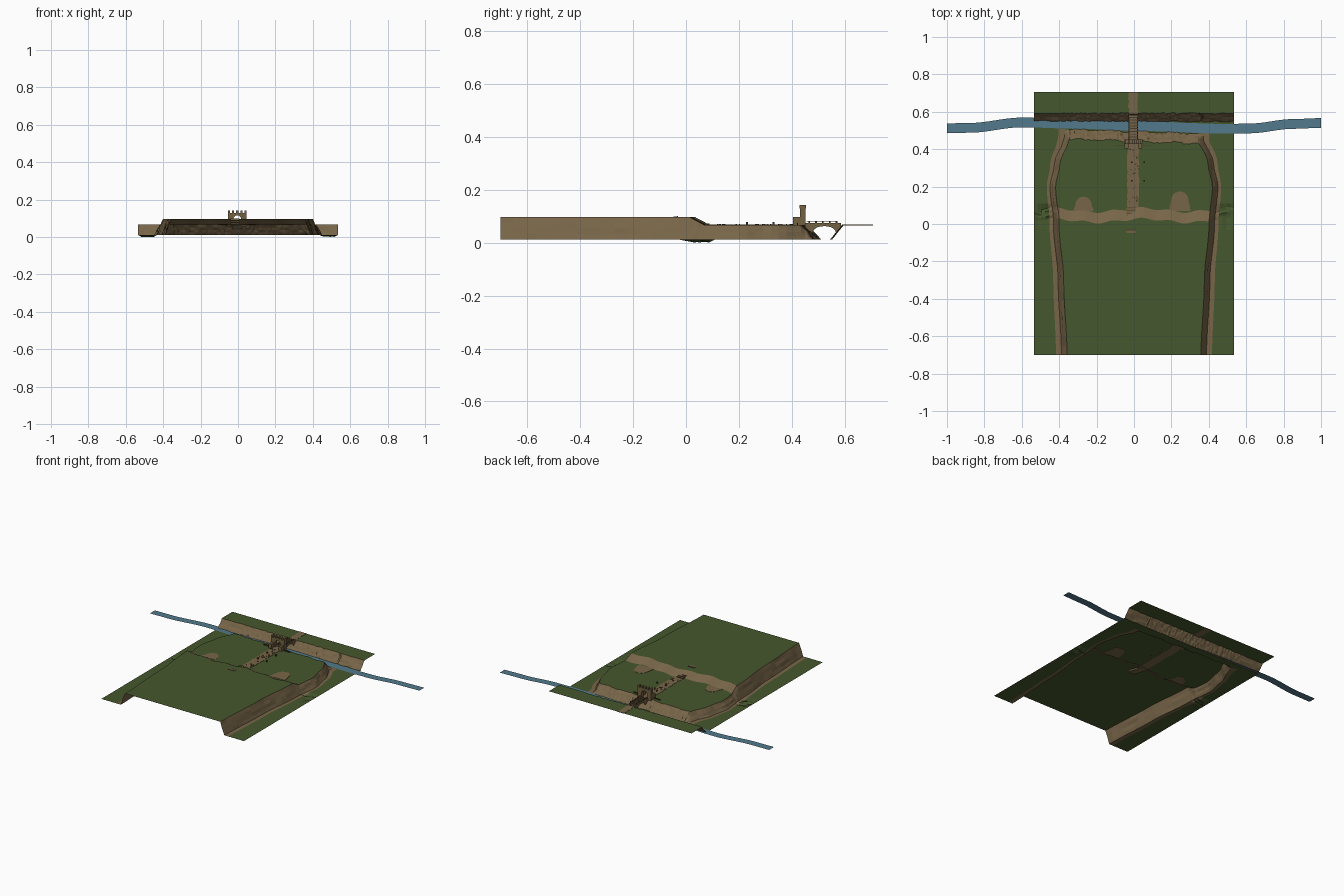
import bpy, bmesh, math, random
from mathutils import Matrix, Vector

random.seed(4)
if bpy.data.objects.get("Cube"):
    bpy.data.objects.remove(bpy.data.objects["Cube"])


def material(name, rgb):
    m = bpy.data.materials.new(name)
    m.use_nodes = True
    m.diffuse_color = (*rgb, 1)
    m.node_tree.nodes["Principled BSDF"].inputs["Base Color"].default_value = (*rgb, 1)
    return m


GRASS = material("grass green", (0.06, 0.095, 0.027))
EARTH = material("earth brown", (0.185, 0.13, 0.065))
WATER = material("river blue", (0.085, 0.195, 0.265))
STONE = material("old stone", (0.17, 0.12, 0.055))
DARK = material("dark timber", (0.07, 0.045, 0.022))


def finish(name, bm, *mats):
    mesh = bpy.data.meshes.new(name)
    bm.to_mesh(mesh)
    bm.free()
    ob = bpy.data.objects.new(name, mesh)
    for m in mats:
        mesh.materials.append(m)
    bpy.context.collection.objects.link(ob)
    return ob


def lerp(a, b, f):
    return a + (b - a) * f


def along(points, v):
    """Smooth interpolation through (position, value) pairs."""
    for (a, p), (b, q) in zip(points, points[1:]):
        if v <= b:
            f = max(0, (v - a) / (b - a))
            return lerp(p, q, f * f * (3 - 2 * f))
    return points[-1][1]


def boxes(name, mat, items):
    """One object of boxes, each given as centre and size."""
    bm = bmesh.new()
    for c, s in items:
        bmesh.ops.create_cube(bm, size=1, matrix=Matrix.Translation(c) @ Matrix.Diagonal((*s, 1)))
    return finish(name, bm, mat)


def prism(name, mat, points, push):
    """Extrude a planar outline along a vector."""
    bm = bmesh.new()
    face = bm.faces.new([bm.verts.new(p) for p in points])
    new = bmesh.ops.extrude_face_region(bm, geom=[face])["geom"]
    bmesh.ops.translate(bm, vec=push, verts=[v for v in new if isinstance(v, bmesh.types.BMVert)])
    bmesh.ops.recalc_face_normals(bm, faces=bm.faces)
    return finish(name, bm, mat)


# Terrain: rows follow the hill profile, columns follow the cliff line
LOW, MID, HIGH, EDGE = 0.012, 0.066, 0.096, 0.535
CLIFF = [(-0.7, 0.372), (-0.3, 0.39), (0, 0.415), (0.2, 0.433), (0.32, 0.41), (0.47, 0.355), (0.71, 0.355)]
rows = [(lerp(-0.7, -0.03, i / 14), HIGH, "plain") for i in range(15)]
rows += [(lerp(0.018, 0.075, i / 4), lerp(HIGH, MID, i / 4), "lip") for i in range(5)]
rows += [(lerp(0.11, 0.41, i / 10), MID, "plain") for i in range(11)]
rows += [(lerp(0.442, 0.495, i / 4), lerp(MID, LOW, i / 4), "slope") for i in range(5)]
rows += [(lerp(0.548, 0.592, i / 4), lerp(LOW, MID, i / 4), "bank") for i in range(5)]
rows += [(0.65, MID, "plain"), (0.705, MID, "plain")]
side = [("outer", i / 5) for i in range(5)] + [("cliff", i / 4) for i in range(4)]
cols = ([(k, f, -1) for k, f in side] + [("inner", i / 60, 1) for i in range(61)]
        + [(k, f, 1) for k, f in reversed(side)])


def ground_point(row, col):
    y, height, tag = row
    kind, f, sign = col
    half = along(CLIFF, y)
    foot, top = half + 0.016, half - 0.014
    if kind == "outer":
        x, w = sign * lerp(EDGE, foot, f), 0
    elif kind == "cliff":
        x, w = sign * lerp(foot, top, f), f
        if f > 0:
            x += random.uniform(-0.003, 0.003)
    else:
        x, w = lerp(-top, top, f), 1
    z = height if y > 0.54 else lerp(LOW, height, w)
    if tag == "lip":
        y += 0.010 * math.sin(13 * x + 1) + 0.006 * math.sin(41 * x)
        if kind == "outer" and 0 < f:
            z -= random.uniform(0, 0.012)
    elif tag == "slope":
        y += -0.035 * x + 0.004 * math.sin(38 * x)
    if tag in ("slope", "bank"):
        y += random.uniform(-0.004, 0.004)
    return x, y, z


bm = bmesh.new()
grid = [[bm.verts.new(ground_point(r, c)) for c in cols] for r in rows]
for j in range(len(rows) - 1):
    tag = rows[j][2] if rows[j][2] == rows[j + 1][2] else "plain"
    for i in range(len(cols) - 1):
        f = bm.faces.new((grid[j][i], grid[j][i + 1], grid[j + 1][i + 1], grid[j + 1][i]))
        kinds = (cols[i][0], cols[i + 1][0])
        on_cliff = "cliff" in kinds and rows[j + 1][0] < 0.5
        across = tag == "bank" or (tag in ("lip", "slope") and kinds != ("outer", "outer"))
        f.material_index = int(on_cliff or across)
finish("terrain", bm, GRASS, EARTH)

# River ribbon
RIVER = [(-1, 0.512), (-0.88, 0.514), (-0.6, 0.543), (-0.3, 0.535), (0, 0.524),
         (0.5, 0.509), (0.62, 0.511), (0.85, 0.535), (1, 0.54)]
bm = bmesh.new()
last = None
for i in range(81):
    x = lerp(-1, 1, i / 80)
    y = along(RIVER, x)
    pair = [bm.verts.new((x, y + d, 0.0145)) for d in (-0.026, 0.026)]
    if last:
        bm.faces.new((last[0], pair[0], pair[1], last[1]))
    last = pair
finish("river", bm, WATER)


# Worn paths and bare clearings, thin enough to show on both sides
def path(name, y0, y1, x, half):
    n = 16
    left, right = [], []
    for i in range(n + 1):
        y = lerp(y0, y1, i / n)
        left.append((x - half + random.uniform(-0.005, 0.005), y, MID - 0.0015))
        right.append((x + half + random.uniform(-0.005, 0.005), y, MID - 0.0015))
    prism(name, EARTH, left + right[::-1], Vector((0, 0, 0.003)))


path("main_path", 0.06, 0.45, -0.006, 0.031)
path("far_path", 0.588, 0.705, -0.004, 0.025)
for name, x, y, r in (("clearing_right", -0.27, 0.103, 0.043), ("clearing_left", 0.245, 0.128, 0.046)):
    arc = [(x + r * math.cos(a), y + r * math.sin(a), MID - 0.0015)
           for a in (math.pi * i / 12 for i in range(13))]
    base = [(x - r - 0.012, 0.07, MID - 0.0015), (x + r + 0.012, 0.07, MID - 0.0015)]
    prism(name, EARTH, arc + base, Vector((0, 0, 0.003)))

# Stairs down from the upper plateau
CX = -0.004
steps = 8
boxes("stairs", STONE, [((CX - 0.012, lerp(-0.04, 0.08, i / steps), lerp(0.094, 0.066, i / steps)),
                         (0.05, 0.016, 0.010)) for i in range(steps + 1)])
boxes("stair_edges", DARK, [((CX - 0.012, lerp(-0.032, 0.088, i / steps), lerp(0.096, 0.068, i / steps)),
                             (0.048, 0.003, 0.007)) for i in range(steps + 1)])

# Loose stones and short posts beside the path
stones = []
for i in range(26):
    s = random.uniform(0.004, 0.009)
    stones.append(((CX + random.uniform(-0.03, 0.03), random.uniform(0.1, 0.4), MID + 0.002), (s, s, 0.004)))
boxes("path_stones", DARK, stones)
boxes("path_posts", DARK, [((x, y, 0.071), (0.008, 0.008, 0.012))
                           for y in (0.23, 0.33) for x in (-0.012, 0.054)])


# Gatehouse with an arched opening and battlements
def arch(centre, radius, spring, rise, n=10):
    return [(centre + radius * math.cos(math.pi * i / n), spring + rise * math.sin(math.pi * i / n))
            for i in range(n + 1)]


outline = [(CX - 0.05, 0.06), (CX - 0.05, 0.13), (CX + 0.05, 0.13), (CX + 0.05, 0.06), (CX + 0.02, 0.06)]
outline += arch(CX, 0.02, 0.098, 0.018) + [(CX - 0.02, 0.06)]
prism("gate_wall", STONE, [(x, 0.43, z) for x, z in outline], Vector((0, 0.022, 0)))
boxes("gate_battlements", STONE, [((CX + lerp(-0.045, 0.045, i / 4), 0.441, 0.135), (0.011, 0.024, 0.012))
                                  for i in range(5)])
boxes("gate_buttresses", STONE, [((CX + s * 0.037, 0.417, 0.08), (0.022, 0.028, 0.032)) for s in (-1, 1)])
boxes("low_fence", DARK, [((CX + s * 0.075, 0.421, 0.069), (0.05, 0.004, 0.008)) for s in (-1, 1)])

# Bridge with arched sides, plank deck and railings
side_outline = [(0.45, 0.045), (0.45, 0.074), (0.585, 0.074), (0.585, 0.06)]
side_outline += arch(0.522, 0.044, 0.038, 0.024) + [(0.47, 0.04)]
for s, name in ((-1, "bridge_right_arch"), (1, "bridge_left_arch")):
    prism(name, STONE, [(CX + s * 0.023 - 0.003, y, z) for y, z in side_outline], Vector((0.006, 0, 0)))
boxes("bridge_deck", EARTH, [((CX, 0.517, 0.069), (0.042, 0.13, 0.006))])
boxes("bridge_planks", DARK, [((CX, lerp(0.465, 0.57, i / 7), 0.073), (0.044, 0.005, 0.003)) for i in range(8)])
boxes("bridge_rails", STONE, [((CX + s * 0.023, 0.512, 0.08), (0.005, 0.115, 0.003)) for s in (-1, 1)])
boxes("bridge_posts", DARK, [((CX + s * 0.023, lerp(0.465, 0.568, i / 4), 0.077), (0.006, 0.006, 0.01))
                             for s in (-1, 1) for i in range(5)])
